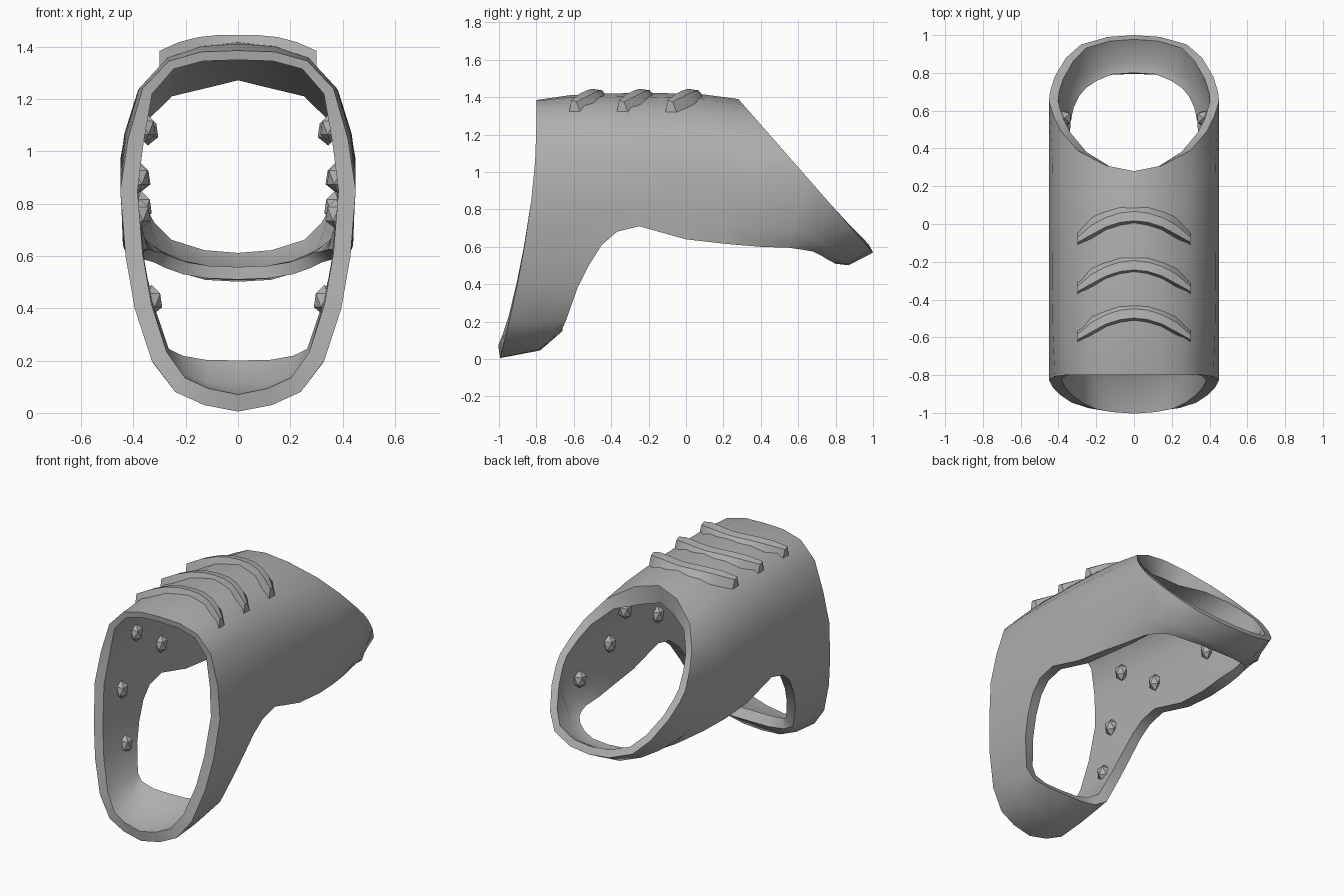
import bpy, bmesh, math
from mathutils import Vector

if "Cube" in bpy.data.objects:
    bpy.data.objects.remove(bpy.data.objects["Cube"])

grey = bpy.data.materials.new("plain grey")
grey.use_nodes = True
COLOUR = (0.43, 0.43, 0.43, 1)
grey.diffuse_color = COLOUR
grey.node_tree.nodes["Principled BSDF"].inputs["Base Color"].default_value = COLOUR


def make_object(name, bm):
    mesh = bpy.data.meshes.new(name)
    bm.to_mesh(mesh)
    bm.free()
    mesh.materials.append(grey)
    obj = bpy.data.objects.new(name, mesh)
    bpy.context.collection.objects.link(obj)
    return obj


def mirror(obj, clip):
    mod = obj.modifiers.new("mirror", 'MIRROR')
    mod.use_clip = clip
    mod.use_mirror_merge = clip
    mod.merge_threshold = 0.002


def finish(obj, angle):
    """Apply the modifiers, then smooth all but the sharp edges."""
    bpy.ops.object.select_all(action='DESELECT')
    obj.select_set(True)
    bpy.context.view_layer.objects.active = obj
    bpy.ops.object.convert(target='MESH')
    bpy.ops.object.shade_smooth_by_angle(angle=math.radians(angle))


def loft(bm, rows):
    """Join rows of points into a quad sheet."""
    grid = [[bm.verts.new(p) for p in row] for row in rows]
    for a, b in zip(grid, grid[1:]):
        for i in range(len(a) - 1):
            bm.faces.new((a[i], a[i + 1], b[i + 1], b[i]))


def clamp(value):
    return max(0, min(1, value))


def front_y(z):
    return -0.80 - 0.195 * max(0, (1.2 - z) / 1.2) ** 1.6


# Half outlines of the two openings, top centre to bottom centre
front_rim = [Vector((x, front_y(z), z)) for x, z in (
    (0, 1.385), (.14, 1.38), (.265, 1.345), (.365, 1.24), (.42, 1.05), (.45, .85),
    (.43, .6), (.395, .4), (.33, .2), (.24, .08), (.13, .03), (0, .005))]
back_rim = [Vector((x, y, 1.39 - 1.14 * (y - .28))) for x, y in (
    (0, .28), (.15, .31), (.3, .39), (.385, .49), (.425, .57), (.45, .65),
    (.445, .70), (.42, .78), (.36, .88), (.28, .95), (.14, .99), (0, 1))]
SIDE, STEPS = 5, 6

# Edge of the open underside, from front strap to back strap
under_edge = [Vector(p) for p in (
    (0, -.66, .15), (.13, -.66, .15), (.24, -.66, .165), (.32, -.64, .21),
    (.38, -.58, .38), (.41, -.52, .5), (.43, -.45, .61), (.44, -.37, .68),
    (.44, -.25, .71), (.44, 0, .64), (.43, .22, .615), (.405, .4, .6),
    (.38, .55, .595), (.355, .62, .585), (.32, .68, .575), (.28, .72, .555),
    (.21, .76, .53), (.12, .79, .515), (0, .795, .51))]

# Roof sheet between the openings, slightly swollen in the middle
roof = []
for j in range(STEPS + 1):
    t = j / STEPS
    swell = max(0, math.sin(math.pi * t)) ** 0.5
    row = [f.lerp(b, t) for f, b in zip(front_rim[:SIDE + 1], back_rim)]
    for k, p in enumerate(row):
        p.z += 0.035 * swell * clamp((SIDE - k) / 3)
        p.x += 0.012 * swell * (k in (3, 4))
    roof.append(row)

# Side walls and straps, swept round the open underside
outer = front_rim[:SIDE:-1] + [row[-1] for row in roof] + back_rim[SIDE + 1:]
middle = []
for o, e in zip(outer, under_edge):
    strap = clamp(1.6 - o.x / 0.25)
    tail = clamp(e.y / 0.4) * (1 - strap)
    p = o.lerp(e, 0.5 + 0.14 * strap + 0.25 * tail)
    p.x += (o.x - p.x) * 0.7 * tail
    p.z -= (0.03 if e.y > 0 else 0.052) * strap
    middle.append(p)

bm = bmesh.new()
loft(bm, roof)
loft(bm, [outer, middle, under_edge])
bmesh.ops.remove_doubles(bm, verts=bm.verts, dist=0.001)
bmesh.ops.recalc_face_normals(bm, faces=bm.faces)
bm.normal_update()
if sum(f.normal.x for f in bm.faces) < 0:
    bmesh.ops.reverse_faces(bm, faces=bm.faces)
shell = make_object("shell", bm)
mirror(shell, True)

# The roof thickens towards the back centre, and the back strap is thin
group = shell.vertex_groups.new(name="thickness")
for v in shell.data.vertices:
    high = clamp((v.co.z - 1.0) / 0.3)
    wall = 0.55 - 0.15 * clamp((v.co.y - 0.4) / 0.2)
    centre = clamp(1.4 - abs(v.co.x) / 0.3)
    roof_weight = 0.3 + 0.8 * centre * clamp(v.co.y + 0.8)
    group.add([v.index], clamp(wall + high * (roof_weight - wall)), 'REPLACE')
thick = shell.modifiers.new("wall", 'SOLIDIFY')
thick.thickness = 0.12
thick.offset = -1
thick.vertex_group = "thickness"
finish(shell, 40)


def roof_z(x):
    return 1.42 - 0.07 * (abs(x) / 0.3) ** 2.5


# Three crescent ridges across the roof
for n, yc in enumerate((0.05, -0.21, -0.465)):
    bm = bmesh.new()
    rows = []
    for i in range(9):
        x = -0.3 + 0.075 * i
        s = abs(x) / 0.3
        y, z = yc - 0.13 * s ** 2, roof_z(x)
        w = 0.055 if s < 0.95 else 0.03
        h = 0.024 + 0.01 * s
        rows.append([(x, y + w, z - 0.03), (x, y + w * .3, z + h * .7),
                     (x, y - w * .6, z + h), (x, y - w, z - 0.03), (x, y + w, z - 0.03)])
    loft(bm, rows)
    bmesh.ops.remove_doubles(bm, verts=bm.verts, dist=0.001)
    bmesh.ops.holes_fill(bm, edges=bm.edges, sides=0)
    bmesh.ops.recalc_face_normals(bm, faces=bm.faces)
    finish(make_object(f"roof_ridge_{n + 1}", bm), 30)

# Grip nubs on the inner walls
bm = bmesh.new()
for x, y, z in ((.355, -.54, 1.09), (.38, -.25, .9), (.375, -.66, .76), (.33, -.68, .43),
                (.37, .56, .79), (.375, .25, .9), (.345, .13, 1.08)):
    made = bmesh.ops.create_icosphere(bm, subdivisions=1, radius=0.045)["verts"]
    for v in made:
        v.co = Vector((v.co.x, v.co.y, v.co.z * 1.3)) + Vector((x, y, z))
nubs = make_object("grip_nubs", bm)
mirror(nubs, False)
